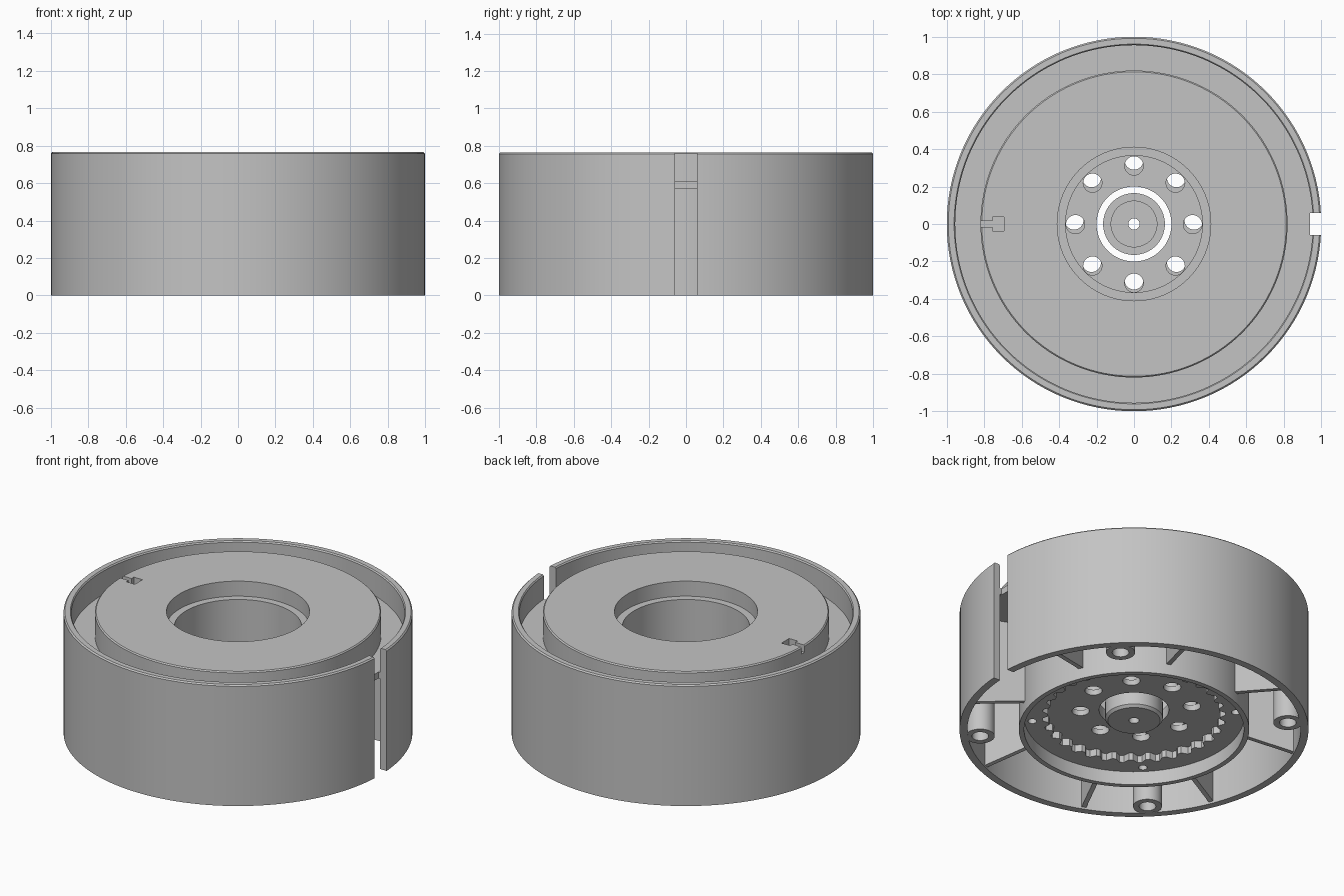
import bpy, bmesh, math
from mathutils import Matrix, Vector

if "Cube" in bpy.data.objects:
    bpy.data.objects.remove(bpy.data.objects["Cube"])

grey = bpy.data.materials.new("light_grey")
grey.use_nodes = True
grey.diffuse_color = (0.55, 0.55, 0.55, 1)
grey.node_tree.nodes["Principled BSDF"].inputs["Base Color"].default_value = (0.55, 0.55, 0.55, 1)

SEGS = 128
TEETH = 32


def make(name, bm):
    bmesh.ops.recalc_face_normals(bm, faces=bm.faces)
    mesh = bpy.data.meshes.new(name)
    bm.to_mesh(mesh)
    bm.free()
    mesh.materials.append(grey)
    ob = bpy.data.objects.new(name, mesh)
    bpy.context.collection.objects.link(ob)
    return ob


def add_lathe(bm, profile, segs=SEGS, at=(0, 0)):
    """Revolve a closed (radius, z[, tooth depth]) loop around the z axis."""
    rings = []
    for i in range(segs):
        a = math.tau * i / segs
        ring = []
        for r, z, *tooth in profile:
            if tooth:
                r += tooth[0] * max(-1, min(1, 2 * math.sin(TEETH * a + math.pi / 4)))
            ring.append(bm.verts.new((at[0] + r * math.cos(a), at[1] + r * math.sin(a), z)))
        rings.append(ring)
    n = len(profile)
    for i in range(segs):
        a, b = rings[i], rings[(i + 1) % segs]
        for j in range(n):
            k = (j + 1) % n
            bm.faces.new((a[j], b[j], b[k], a[k]))


def add_box(bm, x, y, z):
    size = Vector((x[1] - x[0], y[1] - y[0], z[1] - z[0]))
    mid = Vector((sum(x) / 2, sum(y) / 2, sum(z) / 2))
    m = Matrix.Translation(mid) @ Matrix.Diagonal(size).to_4x4()
    bmesh.ops.create_cube(bm, size=1, matrix=m)


def add_holes(bm, count, ring, radius, z, start=0, shift=0):
    for i in range(count):
        a = start + math.tau * i / count
        m = Matrix.Translation((ring * math.cos(a), ring * math.sin(a) + shift, sum(z) / 2))
        bmesh.ops.create_cone(bm, cap_ends=True, segments=32, radius1=radius,
                              radius2=radius, depth=z[1] - z[0], matrix=m)


def cut(ob, bm):
    """Subtract the shapes in bm from an object."""
    cutter = make("cutter", bm)
    cutter.hide_render = True
    mod = ob.modifiers.new("cut", "BOOLEAN")
    mod.object = cutter
    mod.operation = "DIFFERENCE"
    mod.solver = "EXACT"
    bpy.context.view_layer.objects.active = ob
    bpy.ops.object.modifier_apply(modifier=mod.name)
    bpy.data.objects.remove(cutter)


# Outer wall with chamfered rim
bm = bmesh.new()
add_lathe(bm, [(0.955, 0), (1, 0), (1, 0.757), (0.992, 0.765), (0.961, 0.765), (0.955, 0.757)])
outer_wall = make("outer_wall", bm)

# Raised drum, channel floor, stepped recess and toothed underside
bm = bmesh.new()
add_lathe(bm, [(0.63, 0), (0.66, 0), (0.66, 0.57), (0.958, 0.57), (0.958, 0.61),
               (0.82, 0.61), (0.82, 0.758), (0.813, 0.765), (0.41, 0.765), (0.41, 0.67),
               (0.365, 0.67), (0.365, 0.2), (0.2, 0.2), (0.2, 0.13),
               (0.51, 0.13, 0.016), (0.51, 0.085, 0.016), (0.63, 0.085)])
drum = make("drum", bm)

# Slot through the wall
for part in (outer_wall, drum):
    bm = bmesh.new()
    add_box(bm, (0.94, 1.1), (-0.06, 0.06), (-0.1, 0.9))
    cut(part, bm)

# Ring of bolt holes, the lower half slightly offset, and small screw holes
bm = bmesh.new()
add_holes(bm, 8, 0.313, 0.05, (0.165, 0.25), shift=-0.002)
cut(drum, bm)
bm = bmesh.new()
add_holes(bm, 8, 0.32, 0.05, (0.05, 0.168), shift=0.02)
add_holes(bm, 4, 0.585, 0.025, (0.04, 0.25), start=math.pi / 4)
cut(drum, bm)

# Keyed notch in the top face
bm = bmesh.new()
add_box(bm, (-0.755, -0.695), (-0.038, 0.038), (0.72, 0.8))
cut(drum, bm)
bm = bmesh.new()
add_box(bm, (-0.85, -0.75), (-0.015, 0.015), (0.72, 0.8))
cut(drum, bm)

# Central hub with a pin hole
bm = bmesh.new()
add_lathe(bm, [(0.03, 0.06), (0.15, 0.06), (0.165, 0.075), (0.165, 0.18),
               (0.125, 0.18), (0.125, 0.21), (0.03, 0.21)], segs=64)
hub = make("hub", bm)

# Screw bosses under the channel floor
bm = bmesh.new()
for i in range(4):
    a = math.pi / 4 + i * math.pi / 2
    add_lathe(bm, [(0.048, 0.001), (0.083, 0.001), (0.083, 0.58), (0.048, 0.58)],
              segs=40, at=(0.885 * math.cos(a), 0.885 * math.sin(a)))
bosses = make("screw_bosses", bm)

# Radial ribs with sloping lower edges
bm = bmesh.new()
for i in range(8):
    rib = bmesh.new()
    add_box(rib, (0.65, 0.97), (-0.014, 0.014), (0.01, 0.58))
    for v in rib.verts:
        if v.co.x < 0.7 and v.co.z < 0.1:
            v.co.z = 0.07
    rib.transform(Matrix.Rotation((i + 0.5) * math.pi / 4, 4, "Z"))
    temp = bpy.data.meshes.new("rib")
    rib.to_mesh(temp)
    rib.free()
    bm.from_mesh(temp)
    bpy.data.meshes.remove(temp)
ribs = make("ribs", bm)

# Smooth round walls, keep hard edges
bpy.ops.object.select_all(action="DESELECT")
for ob in (outer_wall, drum, hub, bosses):
    ob.select_set(True)
bpy.context.view_layer.objects.active = drum
bpy.ops.object.shade_smooth_by_angle(angle=math.radians(30))
